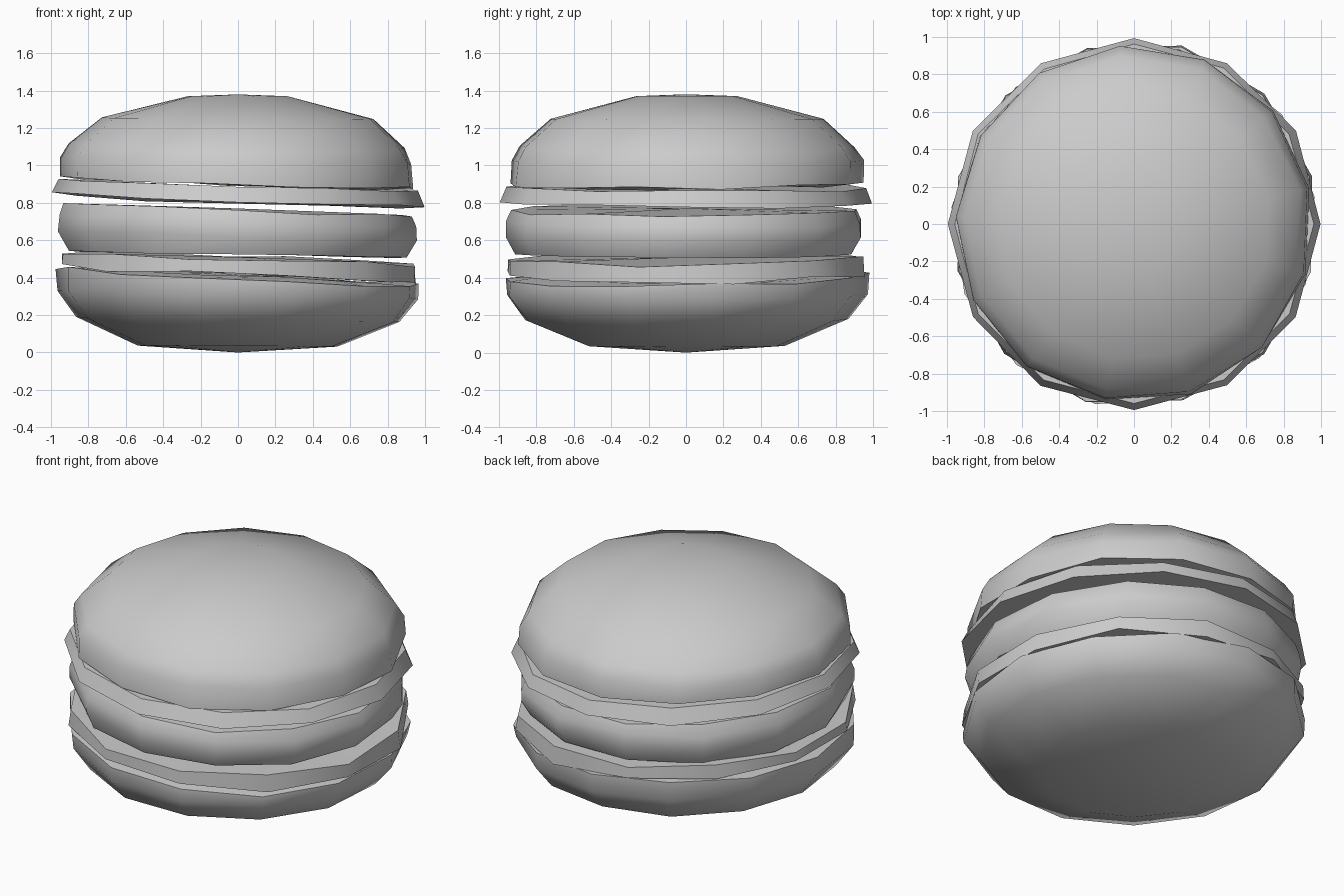
import bpy, math, random

if "Cube" in bpy.data.objects:
    bpy.data.objects.remove(bpy.data.objects["Cube"])

random.seed(4)


def layer(name, profile, sides, phase, ax, ay, curve=0.0, jitter=0.012):
    """Lathe rows of (radius, z, tilt weight) into a closed, slightly uneven disc."""
    verts, rings, faces = [], [], []
    for r, z, w in profile:
        if r == 0:
            rings.append([len(verts)])
            verts.append((0, 0, z))
            continue
        ring = []
        for i in range(sides):
            a = phase + i * math.tau / sides
            rr = r - random.uniform(0, jitter)
            x, y = rr * math.cos(a), rr * math.sin(a)
            dz = w * (ax * x + ay * y + curve * x * x + random.uniform(-jitter, jitter))
            ring.append(len(verts))
            verts.append((x, y, z + dz))
        rings.append(ring)
    for lo, hi in zip(rings, rings[1:]):
        for i in range(sides):
            j = (i + 1) % sides
            if len(lo) == 1:
                faces.append((lo[0], hi[j], hi[i]))
            elif len(hi) == 1:
                faces.append((lo[i], lo[j], hi[0]))
            else:
                faces.append((lo[i], lo[j], hi[j], hi[i]))
    mesh = bpy.data.meshes.new(name)
    mesh.from_pydata(verts, [], faces)
    mesh.update()
    obj = bpy.data.objects.new(name, mesh)
    bpy.context.collection.objects.link(obj)
    bpy.ops.object.select_all(action='DESELECT')
    obj.select_set(True)
    bpy.context.view_layer.objects.active = obj
    bpy.ops.object.shade_smooth_by_angle(angle=math.radians(55))
    return obj


# Rounded bottom bun, its rim higher on the left
layer("bottom_bun", [(0, 0, 0), (0.54, 0.035, 0.1), (0.88, 0.175, 0.3),
                     (0.98, 0.31, 0.5), (0.985, 0.405, 1), (0.8, 0.415, 1), (0, 0.415, 1)],
      13, 0.15, -0.05, 0.01)

# Lower slice, flaring out towards its bottom edge
layer("lower_slice", [(0, 0.425, 1), (0.99, 0.42, 1), (0.985, 0.505, 0.7), (0, 0.51, 0.7)],
      12, math.radians(15), -0.05, 0.012, jitter=0.018)

# Patty
layer("patty", [(0, 0.53, 0.4), (0.92, 0.525, 0.4), (0.97, 0.62, 0.6),
                (0.965, 0.70, 0.8), (0.94, 0.765, 1), (0, 0.77, 1)],
      13, 0.35, -0.045, 0.0)

# Upper slice, lifted on the left
layer("upper_slice", [(0, 0.81, 1), (1.0, 0.795, 1), (0.965, 0.88, 1), (0, 0.885, 1)],
      12, 0, -0.035, -0.004, curve=0.02, jitter=0.008)

# Domed top bun
layer("top_bun", [(0, 0.9, 1), (0.8, 0.895, 1), (0.96, 0.9, 1), (0.955, 1.02, 0.6), (0.91, 1.10, 0.4),
                  (0.74, 1.25, 0.2), (0.28, 1.37, 0), (0, 1.38, 0)],
      13, 0.2, -0.03, 0.0, curve=0.01)
